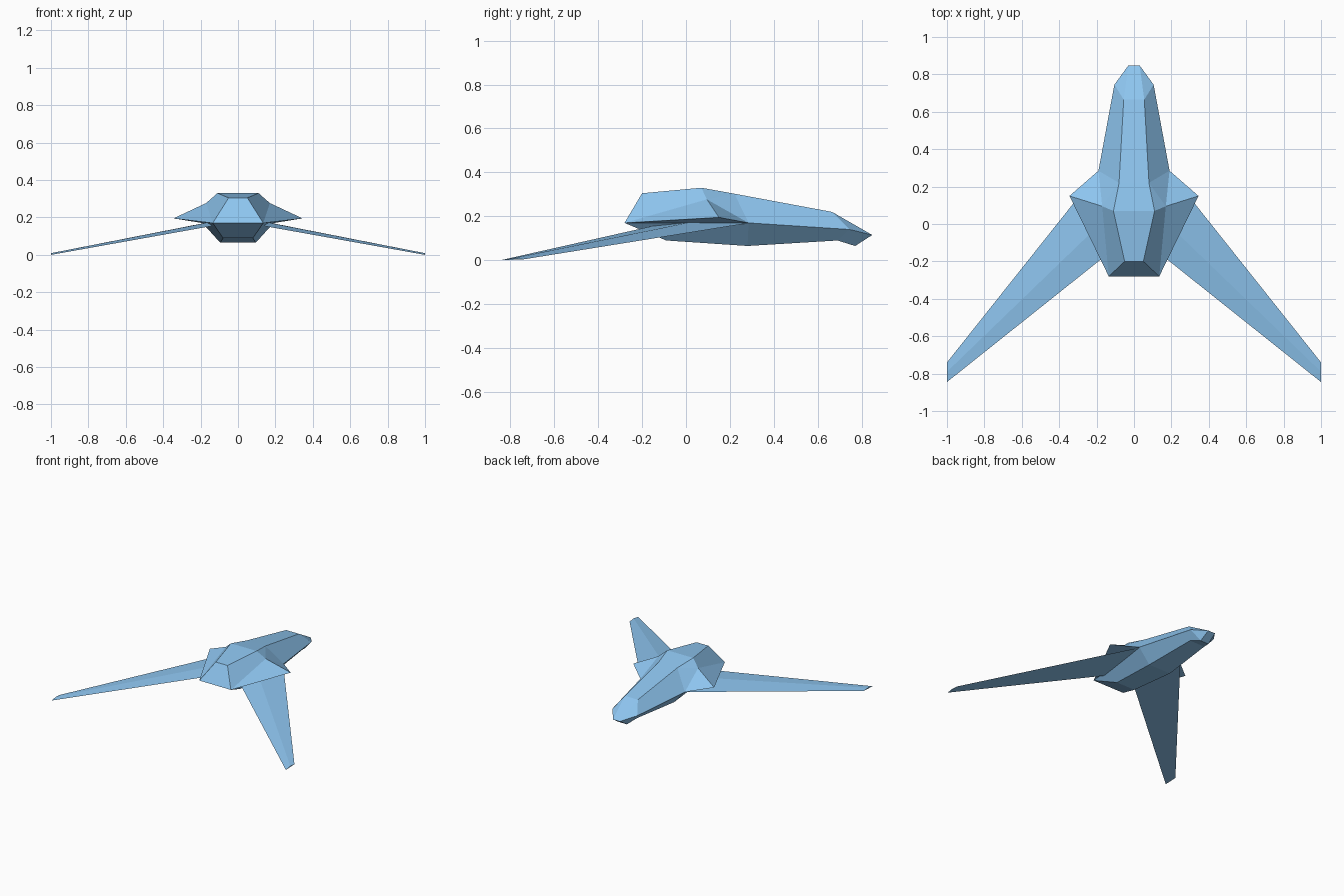
import bpy
import bmesh

if "Cube" in bpy.data.objects:
    bpy.data.objects.remove(bpy.data.objects["Cube"])


def half_object(name, points, faces):
    """Build the right half from named points and faces, then mirror it."""
    bm = bmesh.new()
    verts = {k: bm.verts.new(p) for k, p in points.items()}
    for f in faces:
        bm.faces.new([verts[k] for k in f])
    bmesh.ops.recalc_face_normals(bm, faces=bm.faces)
    mesh = bpy.data.meshes.new(name)
    bm.to_mesh(mesh)
    bm.free()
    ob = bpy.data.objects.new(name, mesh)
    bpy.context.collection.objects.link(ob)
    mat = ob.modifiers.new("mirror", 'MIRROR')
    mat.use_clip = True
    ob.data.materials.append(blue)
    return ob


blue = bpy.data.materials.new("hull_blue")
blue.diffuse_color = (0.27, 0.56, 0.87, 1)
blue.use_nodes = True
blue.node_tree.nodes["Principled BSDF"].inputs["Base Color"].default_value = blue.diffuse_color

# Closed long profile of the hull: roof, nose, then keel
profile = {
    "sill": (.135, -.28, .17), "roof_front": (.05, -.20, .305),
    "roof_mid": (.11, .07, .33), "roof_rear": (.08, .22, .303),
    "brow": (.055, .665, .22), "tip": (.03, .848, .115),
    "chin": (.035, .77, .065), "keel_rear": (.065, .69, .09),
    "keel_mid": (.095, .28, .065), "keel_front": (.08, -.09, .09),
}
# Side points: nose cheek, belt, shoulder and winglet corner
sides = {
    "cheek": (.105, .745, .14), "belt": (.19, .285, .17),
    "shoulder": (.17, .095, .277), "winglet": (.345, .15, .195),
}
centre = {k + "_c": (0, p[1], p[2]) for k, p in profile.items()}

# Centre strip runs all the way round the profile
keys = list(profile)
faces = [(a, b, b + "_c", a + "_c") for a, b in zip(keys, keys[1:] + keys[:1])]
faces += [
    ("brow", "tip", "cheek"), ("roof_rear", "brow", "cheek", "belt"),
    ("roof_rear", "belt", "shoulder"), ("roof_rear", "shoulder", "roof_mid"),
    ("roof_mid", "shoulder", "sill", "roof_front"),
    ("shoulder", "belt", "winglet"), ("shoulder", "winglet", "sill"),
    ("winglet", "belt", "sill"),
    ("cheek", "tip", "chin"), ("cheek", "chin", "keel_rear"),
    ("cheek", "keel_rear", "keel_mid", "belt"),
    ("belt", "keel_mid", "keel_front", "sill"),
]
half_object("hull", {**profile, **sides, **centre}, faces)

# Thin swept wings with a raised ridge along the top
wing = {
    "lead_root": (.185, .285, .169), "ridge_root": (.15, .03, .175),
    "trail_root": (.14, -.16, .154),
    "lead_tip": (1, -.74, .004), "ridge_tip": (1, -.79, .009),
    "trail_tip": (1, -.845, 0),
}
half_object("wings", wing, [
    ("lead_root", "lead_tip", "ridge_tip", "ridge_root"),
    ("ridge_root", "ridge_tip", "trail_tip", "trail_root"),
    ("trail_root", "trail_tip", "lead_tip", "lead_root"),
    ("lead_tip", "trail_tip", "ridge_tip"),
    ("lead_root", "ridge_root", "trail_root"),
])
